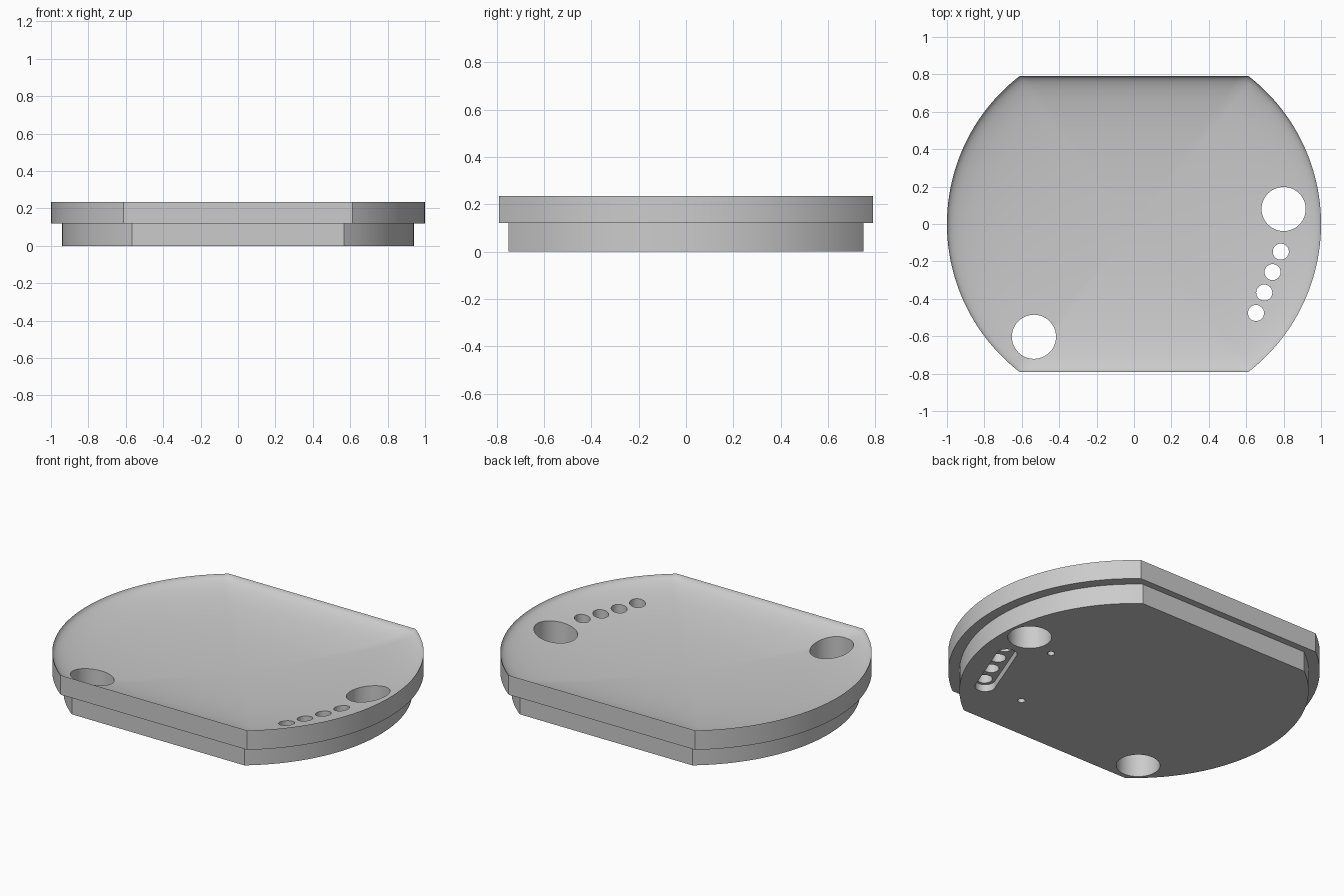
import bpy, bmesh, math
from mathutils import Vector

if "Cube" in bpy.data.objects:
    bpy.data.objects.remove(bpy.data.objects["Cube"])

grey = bpy.data.materials.new("light_grey")
grey.diffuse_color = (0.6, 0.6, 0.6, 1)
grey.use_nodes = True
grey.node_tree.nodes["Principled BSDF"].inputs["Base Color"].default_value = grey.diffuse_color


def outline(radius, half_depth, arc_steps=64, flat_steps=24):
    """Circle trimmed by two flats at front and back."""
    a = math.asin(half_depth / radius)
    cx = radius * math.cos(a)
    pts = []
    for side in (1, -1):
        for i in range(arc_steps):
            t = -a + 2 * a * i / arc_steps
            pts.append((side * radius * math.cos(t), side * radius * math.sin(t)))
        for i in range(flat_steps):
            pts.append((side * cx * (1 - 2 * i / flat_steps), side * half_depth))
    return pts


def make_object(name, bm):
    bmesh.ops.recalc_face_normals(bm, faces=bm.faces)
    mesh = bpy.data.meshes.new(name)
    bm.to_mesh(mesh)
    bm.free()
    obj = bpy.data.objects.new(name, mesh)
    bpy.context.collection.objects.link(obj)
    mesh.materials.append(grey)
    return obj


def skin(name, rings, tip=None):
    """Join rings of points; cap the first, close the last flat or to a tip."""
    bm = bmesh.new()
    loops = [[bm.verts.new(p) for p in ring] for ring in rings]
    n = len(loops[0])
    for lo, hi in zip(loops, loops[1:]):
        for i in range(n):
            j = (i + 1) % n
            bm.faces.new((lo[i], lo[j], hi[j], hi[i]))
    bm.faces.new(loops[0][::-1])
    if tip is None:
        bm.faces.new(loops[-1])
    else:
        v = bm.verts.new(tip)
        for i in range(n):
            bm.faces.new((loops[-1][i], loops[-1][(i + 1) % n], v))
    return make_object(name, bm)


def capsule_cutter(name, p, q, r, z0, z1, steps=24):
    """Round cutter, or a slot when p and q differ."""
    p, q = Vector(p), Vector(q)
    d = q - p
    base = math.atan2(d.y, d.x) - math.pi / 2
    pts = []
    for k, c in enumerate((q, p)):
        for i in range(steps + (1 if d.length else 0)):
            t = base + math.pi * (k + i / steps)
            pts.append((c.x + r * math.cos(t), c.y + r * math.sin(t)))
    return skin(name, [[(x, y, z) for x, y in pts] for z in (z0, z1)])


# Stepped plate with a dished upper face
low, top = outline(0.94, 0.75), outline(1.0, 0.79)
Z_STEP, Z_TOP, DISH = 0.12, 0.235, 0.112
rings = [[(x, y, z) for x, y in pts]
         for pts, z in ((low, 0), (low, Z_STEP), (top, Z_STEP), (top, Z_TOP))]
for i in range(1, 18):
    a = math.pi / 2 * i / 18
    s, z = math.cos(a), Z_TOP - DISH * math.sin(a)
    rings.append([(x * s, y * s, z) for x, y in top])
plate = skin("dished_plate", rings, (0, 0, Z_TOP - DISH))

# Large through holes, row of small holes, underside slot and blind holes
cutters = [capsule_cutter("large_hole_cutter", c, c, 0.118, -0.1, 0.4)
           for c in ((0.80, 0.08), (-0.535, -0.603))]
first, last = Vector((0.785, -0.148)), Vector((0.652, -0.476))
cutters.append(capsule_cutter("slot_cutter", first + Vector((-0.008, 0.008)),
                              last + Vector((-0.008, -0.003)), 0.055, -0.1, 0.042))
for i in range(4):
    c = first.lerp(last, i / 3)
    cutters.append(capsule_cutter("small_hole_cutter", c, c, 0.043, -0.1, 0.4, 16))
for c in ((0.60, 0.02), (0.396, -0.472)):
    cutters.append(capsule_cutter("blind_hole_cutter", c, c, 0.02, -0.1, 0.06, 12))

bpy.context.view_layer.objects.active = plate
for cutter in cutters:
    cutter.hide_render = True
    mod = plate.modifiers.new("cut", "BOOLEAN")
    mod.operation, mod.solver, mod.object = "DIFFERENCE", "EXACT", cutter
    bpy.ops.object.modifier_apply(modifier=mod.name)
for cutter in cutters:
    bpy.data.objects.remove(cutter)

# Smooth curved walls and dish, keep edges sharp
plate.select_set(True)
bpy.ops.object.shade_smooth_by_angle(angle=math.radians(30))
